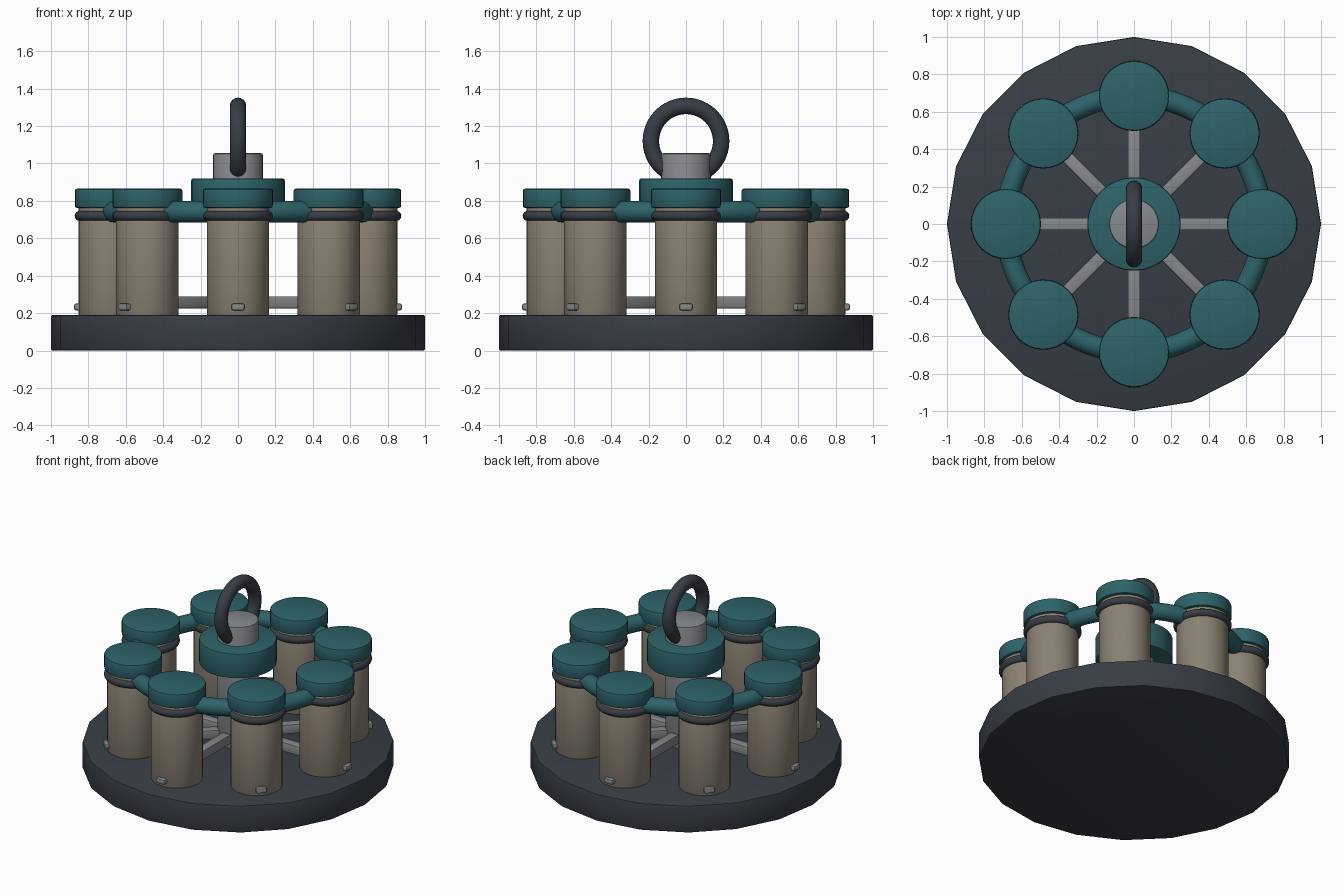
import bpy, math
from mathutils import Matrix

if "Cube" in bpy.data.objects:
    bpy.data.objects.remove(bpy.data.objects["Cube"])


def material(name, hex_code):
    def lin(c):
        c /= 255
        return c / 12.92 if c <= 0.04045 else ((c + 0.055) / 1.055) ** 2.4
    m = bpy.data.materials.new(name)
    m.diffuse_color = [lin(int(hex_code[i:i + 2], 16)) for i in (0, 2, 4)] + [1]
    m.use_nodes = True
    m.node_tree.nodes["Principled BSDF"].inputs["Base Color"].default_value = m.diffuse_color
    return m


DARK = material("dark slate", "383E46")
TEAL = material("teal", "2D6369")
TAUPE = material("warm taupe", "8A8172")
GREY = material("steel grey", "86898C")


def finish(name, mat, bevel=0.0):
    o = bpy.context.object
    o.name = name
    o.data.materials.append(mat)
    if bevel:
        bpy.ops.object.transform_apply(location=False, rotation=False, scale=True)
        b = o.modifiers.new("bevel", "BEVEL")
        b.width, b.segments, b.limit_method = bevel, 2, "ANGLE"
        b.angle_limit = math.radians(40)
        bpy.ops.object.modifier_apply(modifier="bevel")
    bpy.ops.object.shade_smooth_by_angle(angle=math.radians(35))
    return o


def cylinder(name, mat, r, z0, z1, x=0, y=0, sides=32, bevel=0.01):
    bpy.ops.mesh.primitive_cylinder_add(vertices=sides, radius=r, depth=z1 - z0,
                                        location=(x, y, (z0 + z1) / 2))
    return finish(name, mat, bevel)


def torus(name, mat, major, minor, loc, rot=(0, 0, 0), seg=48):
    bpy.ops.mesh.primitive_torus_add(major_radius=major, minor_radius=minor, location=loc,
                                     rotation=rot, major_segments=seg, minor_segments=16)
    return finish(name, mat)


def radial_box(name, mat, r0, r1, width, z0, z1, angle, bevel):
    # box lying along a radius, turned to the given angle
    r = (r0 + r1) / 2
    bpy.ops.mesh.primitive_cube_add(size=1, rotation=(0, 0, angle), location=(
        r * math.cos(angle), r * math.sin(angle), (z0 + z1) / 2))
    bpy.context.object.scale = (r1 - r0, width, z1 - z0)
    return finish(name, mat, bevel)


# twenty-sided base, turned so a corner lies on +y
cylinder("base_plate", DARK, 1.0, 0.0, 0.19, sides=20, bevel=0.008)

# central hub and lifting ring
cylinder("hub_column", GREY, 0.133, 0.18, 1.055)
cylinder("hub_collar", TEAL, 0.25, 0.745, 0.92)
torus("lifting_ring", DARK, 0.188, 0.044, (0, 0, 1.12), (0, math.pi / 2, 0))

# pipe ring linking the posts
RING = 0.685
torus("connecting_pipe", TEAL, RING, 0.057, (0, 0, 0.742), seg=64)

# eight posts with cap, seal, spoke and foot peg
for i in range(8):
    a = i * math.pi / 4
    x, y = RING * math.cos(a), RING * math.sin(a)
    cylinder(f"post_{i}", TAUPE, 0.167, 0.185, 0.775, x, y)
    cylinder(f"post_cap_{i}", TEAL, 0.187, 0.763, 0.865, x, y)
    torus(f"post_seal_{i}", DARK, 0.161, 0.027, (x, y, 0.72), seg=32)
    radial_box(f"spoke_{i}", GREY, 0.1, 0.56, 0.065, 0.225, 0.29, a, 0.006)
    radial_box(f"foot_peg_{i}", GREY, 0.82, 0.877, 0.07, 0.215, 0.251, a, 0.01)
